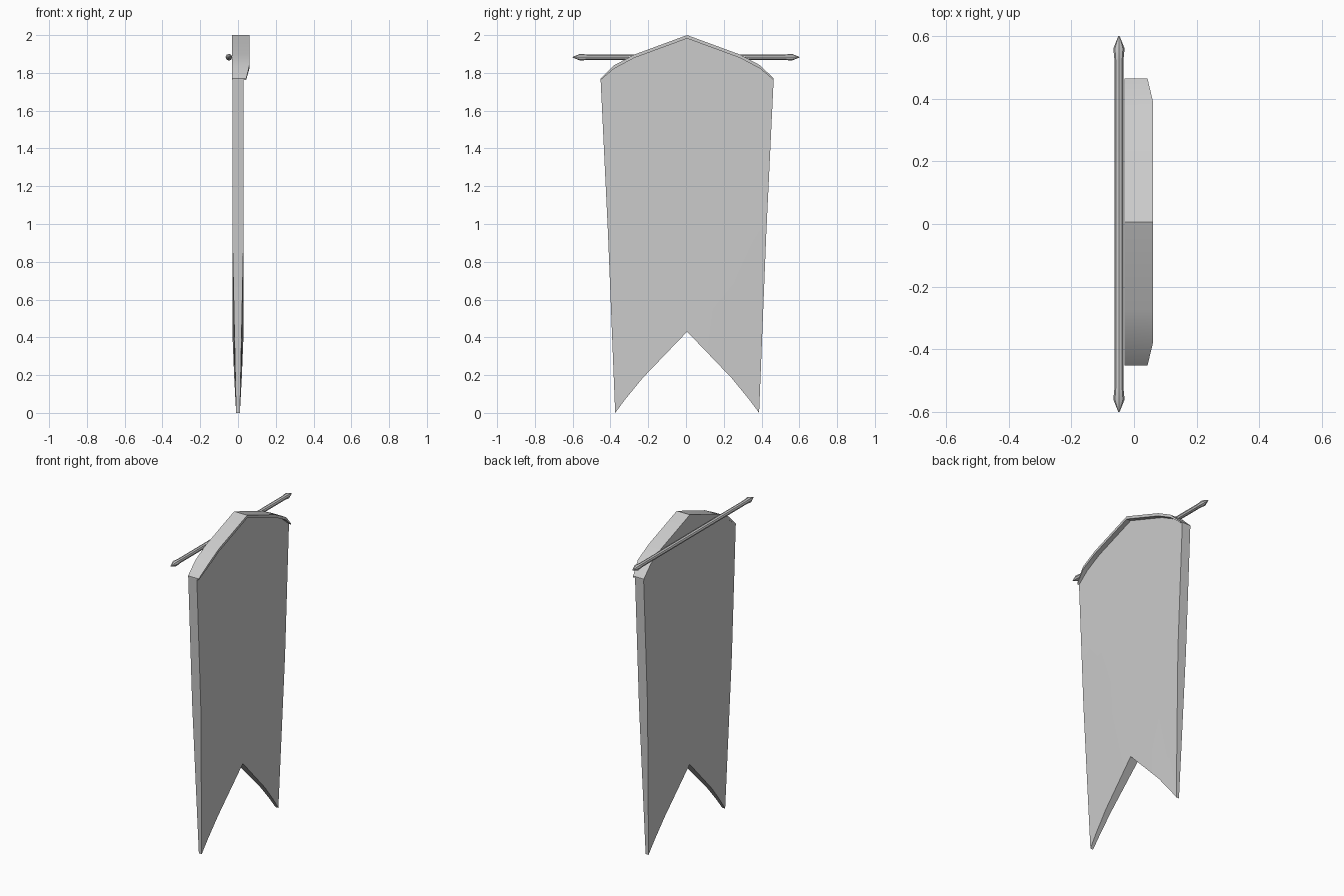
import bpy, bmesh, math

if "Cube" in bpy.data.objects:
    bpy.data.objects.remove(bpy.data.objects["Cube"])

CY = 0.006   # slight sideways offset of the cloth
# half outlines from outer edge to centre: (y, z)
TOP = [(0.458, 1.77), (0.387, 1.84), (0.28, 1.897), (0.0, 2.0)]
MID = [(0.419, 0.95), (0.353, 0.96), (0.255, 0.98), (0.0, 1.05)]
LOW = [(0.381, 0.0), (0.325, 0.075), (0.235, 0.185), (0.0, 0.43)]
LOW_HALF = [0.01, 0.014, 0.02, 0.03]       # half thickness along the hem
ROOF_FRONT = [0.043, 0.06, 0.06, 0.06]     # how far the top strip reaches out


def mirror_row(half):
    """Points from -y to +y out of a half outline."""
    return [(CY - y, z) for y, z in half] + [(CY + y, z) for y, z in half[-2::-1]]


def mirror_vals(half):
    return half + half[-2::-1]


def finish(name, bm, angle=35):
    bmesh.ops.recalc_face_normals(bm, faces=bm.faces)
    me = bpy.data.meshes.new(name)
    bm.to_mesh(me)
    bm.free()
    ob = bpy.data.objects.new(name, me)
    bpy.context.collection.objects.link(ob)
    bpy.ops.object.select_all(action='DESELECT')
    ob.select_set(True)
    bpy.context.view_layer.objects.active = ob
    bpy.ops.object.shade_smooth_by_angle(angle=math.radians(angle))
    return ob


def loft(name, rings, cap):
    """Skin a list of equally sized closed rings of 3D points."""
    bm = bmesh.new()
    vs = [[bm.verts.new(p) for p in r] for r in rings]
    n = len(vs[0])
    for a, b in zip(vs, vs[1:]):
        for i in range(n):
            j = (i + 1) % n
            bm.faces.new((a[i], a[j], b[j], b[i]))
    if cap == 'ngon':
        bm.faces.new(vs[0])
        bm.faces.new(vs[-1])
    else:                                   # bridge the two sides of a slab
        for r in (vs[0], vs[-1]):
            for i in range(n // 2 - 1):
                bm.faces.new((r[i], r[i + 1], r[n - 2 - i], r[n - 1 - i]))
    return finish(name, bm)


# Cloth: thick swallow-tailed slab, thinning towards the two tips
def cloth_ring(half, thick, drop=0.0):
    row, th = mirror_row(half), mirror_vals(thick)
    front = [(t, y, z - drop) for (y, z), t in zip(row, th)]
    back = [(-t, y, z - drop) for (y, z), t in zip(row, th)]
    return front + back[::-1]


full = [0.03] * 4
loft("banner_cloth", [cloth_ring(TOP, full, 0.006),
                      cloth_ring(MID, full),
                      cloth_ring(LOW, LOW_HALF)], 'slab')

# Top strip: folded over the gable and overhanging the front face
rings = []
drops = mirror_vals([0.008, 0.018, 0.018, 0.018])
for (y, z), xf, d in zip(mirror_row(TOP), mirror_vals(ROOF_FRONT), drops):
    rings.append([(-0.031, y, z), (xf, y, z), (xf, y, z - d), (-0.031, y, z - d)])
loft("top_strip", rings, 'ngon')

# Pole with pointed finials at both ends
SIDES = 8
profile = [(-0.6, 0.002), (-0.56, 0.018), (-0.52, 0.014)]
profile += [(-y, r) for y, r in reversed(profile)]
loft("pole", [[(-0.048 + r * math.cos(2 * math.pi * i / SIDES), y,
                1.883 + r * math.sin(2 * math.pi * i / SIDES)) for i in range(SIDES)]
              for y, r in profile], 'ngon')
